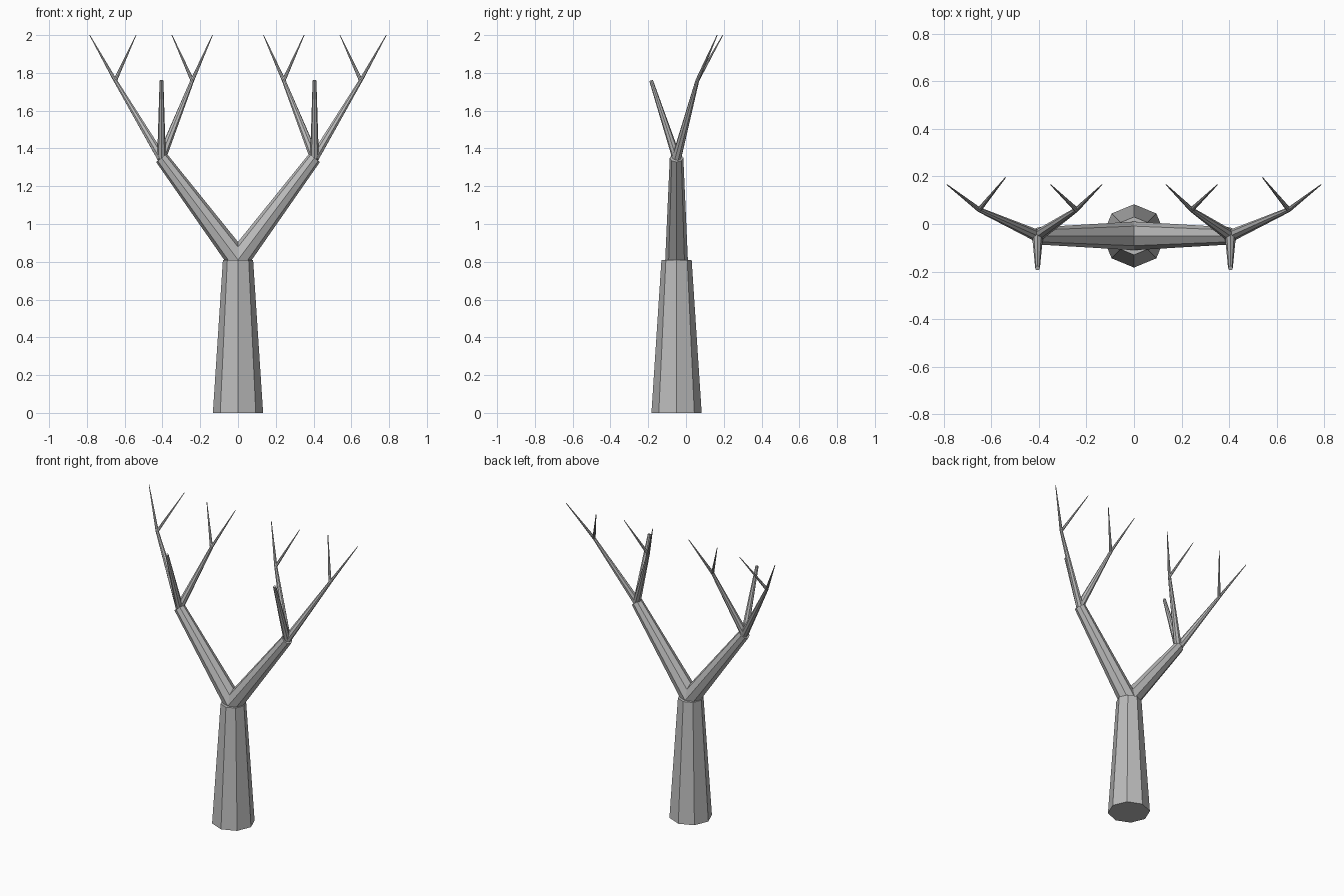
import bpy, bmesh
from mathutils import Vector, Matrix

if "Cube" in bpy.data.objects:
    bpy.data.objects.remove(bpy.data.objects["Cube"], do_unlink=True)

GREY = (0.5, 0.5, 0.5, 1.0)
bark = bpy.data.materials.new("grey_bark")
bark.use_nodes = True
bark.diffuse_color = GREY
bark.node_tree.nodes["Principled BSDF"].inputs["Base Color"].default_value = GREY


def limb(name, start, end, r_start, r_end, sides=8):
    """Flat-shaded tapered prism between two points."""
    start, end = Vector(start), Vector(end)
    axis = end - start
    turn = axis.to_track_quat('Z', 'Y').to_matrix().to_4x4()
    bm = bmesh.new()
    bmesh.ops.create_cone(bm, cap_ends=True, segments=sides, radius1=r_start,
                          radius2=r_end, depth=axis.length,
                          matrix=Matrix.Translation((start + end) / 2) @ turn)
    mesh = bpy.data.meshes.new(name)
    bm.to_mesh(mesh)
    bm.free()
    mesh.materials.append(bark)
    obj = bpy.data.objects.new(name, mesh)
    bpy.context.collection.objects.link(obj)


# Trunk
fork = (0, -0.05, 0.81)
limb("trunk", (0, -0.05, 0), fork, 0.133, 0.08)

# Two mirrored halves of the crown
for side, s in (("left", 1), ("right", -1)):
    def p(x, y, z):
        return (s * x, y, z)

    crotch = p(0.405, -0.05, 1.35)
    limb(side + "_main_branch", fork, crotch, 0.06, 0.036)
    limb(side + "_front_branch", crotch, p(0.405, -0.185, 1.76), 0.023, 0.01)

    # Rear branches, each ending in a pair of twigs
    for place, tip, twigs in (
            ("outer", (0.65, 0.06, 1.76), ((0.785, 0.165), (0.54, 0.195))),
            ("inner", (0.242, 0.06, 1.76), ((0.35, 0.165), (0.135, 0.165)))):
        limb(f"{side}_{place}_branch", crotch, p(*tip), 0.025, 0.01)
        for n, (x, y) in enumerate(twigs, 1):
            limb(f"{side}_{place}_twig_{n}", p(*tip), p(x, y, 2.0), 0.01, 0.002)
